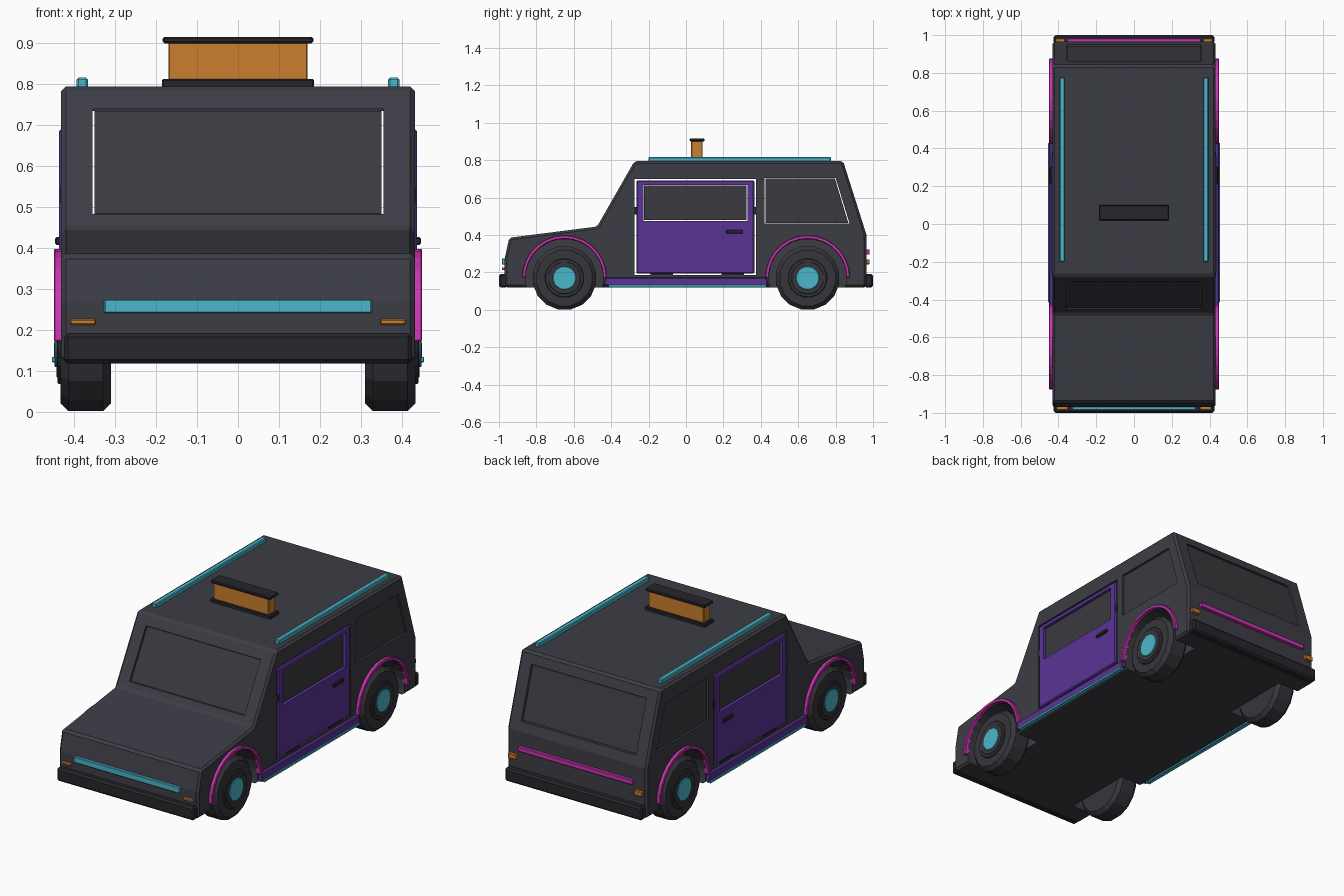
import bpy, bmesh
from math import sin, cos, pi

cube = bpy.data.objects.get("Cube")
if cube:
    bpy.data.objects.remove(cube, do_unlink=True)


def material(name, r, g, b):
    m = bpy.data.materials.new(name)
    m.use_nodes = True
    m.diffuse_color = (r, g, b, 1)
    m.node_tree.nodes["Principled BSDF"].inputs["Base Color"].default_value = (r, g, b, 1)
    return m


PAINT = material("charcoal paint", .046, .046, .06)
GLASS = material("dark glass", .042, .042, .05)
RUBBER = material("rubber", .036, .036, .044)
TRIM = material("black trim", .02, .02, .025)
PURPLE = material("purple paint", .1, .034, .3)
CYAN = material("cyan", .07, .47, .6)
PINK = material("pink", .6, .035, .44)
ORANGE = material("orange", .6, .21, .027)


def prism(name, points, x0, x1, mat, bevel=0, mirror=False):
    """Side profile of (y, z) points, extruded from x0 to x1."""
    bm = bmesh.new()
    face = bm.faces.new([bm.verts.new((x0, y, z)) for y, z in points])
    new = bmesh.ops.extrude_face_region(bm, geom=[face])["geom"]
    bmesh.ops.translate(bm, vec=(x1 - x0, 0, 0),
                        verts=[v for v in new if isinstance(v, bmesh.types.BMVert)])
    bmesh.ops.recalc_face_normals(bm, faces=bm.faces)
    mesh = bpy.data.meshes.new(name)
    bm.to_mesh(mesh)
    bm.free()
    mesh.materials.append(mat)
    ob = bpy.data.objects.new(name, mesh)
    bpy.context.collection.objects.link(ob)
    if bevel:
        mod = ob.modifiers.new("bevel", "BEVEL")
        mod.width = bevel
        mod.segments = 1
    if mirror:
        add_mirror(ob)
    return ob


def add_mirror(ob):
    ob.modifiers.new("mirror", "MIRROR").use_mirror_merge = False


def rect(y0, y1, z0, z1):
    return [(y0, z0), (y1, z0), (y1, z1), (y0, z1)]


def box(name, x, y, z, mat, bevel=.003, mirror=False):
    return prism(name, rect(*y, *z), *x, mat, bevel, mirror)


def arc(cy, cz, r, a0, a1, n):
    return [(cy + r * cos(a0 + (a1 - a0) * i / n), cz + r * sin(a0 + (a1 - a0) * i / n))
            for i in range(n + 1)]


def disc(cy, r, n):
    return arc(cy, .17, r, pi / n, 2 * pi + pi / n, n)[:-1]


def cut(ob, cutters):
    for c in cutters:
        c.hide_render = True
        mod = ob.modifiers.new("cut", "BOOLEAN")
        mod.operation = "DIFFERENCE"
        mod.solver = "EXACT"
        mod.object = c
    bpy.context.view_layer.update()
    bpy.context.view_layer.objects.active = ob
    for mod in list(ob.modifiers):
        bpy.ops.object.modifier_apply(modifier=mod.name)
    for c in cutters:
        bpy.data.objects.remove(c, do_unlink=True)


def slanted(p, q, z0, z1, d0, d1):
    """Slice of the slope p-q between two heights, offset in y from d0 to d1."""
    def at(z):
        return p[0] + (q[0] - p[0]) * (z - p[1]) / (q[1] - p[1])
    return [(at(z0) + d0, z0), (at(z0) + d1, z0), (at(z1) + d1, z1), (at(z1) + d0, z1)]


# Body shell with cabin, wheel wells and openings
COWL, BROW, TAIL, WAIST = (-.475, .445), (-.275, .795), (.84, .795), (.965, .4)
body = prism("body", [(-.97, .12), (-.97, .27), (-.945, .385), COWL, BROW, TAIL, WAIST,
                      (.965, .12)], -.432, .432, PAINT, .012)
side_window = [(.42, .46), (.875, .46), (.8, .705), (.42, .705)]
cutters = [
    prism("cabin_cutter", [(-.37, .17), (.41, .17), (.41, .43), (.9, .43), (.81, .74),
                           (-.26, .74), (-.42, .45), (-.37, .43)], -.395, .395, PAINT),
    prism("door_cutter", rect(-.275, .375, .185, .7), -1, 1, PAINT),
    prism("side_window_cutter", side_window, -1, 1, PAINT),
    prism("windshield_cutter", slanted(COWL, BROW, .483, .74, -.08, .08), -.355, .355, PAINT),
    prism("rear_window_cutter", slanted(WAIST, TAIL, .45, .735, -.08, .08), -.355, .355, PAINT),
]
for wy in (-.65, .65):
    cutters.append(prism("well_cutter", disc(wy, .208, 24), .29, .6, PAINT, mirror=True))
cut(body, cutters)

# Glass panels
prism("windshield", slanted(COWL, BROW, .484, .735, .008, .03), -.351, .351, GLASS)
prism("rear_window", slanted(WAIST, TAIL, .454, .73, -.03, -.008), -.351, .351, GLASS)
prism("side_window", [(.424, .464), (.868, .464), (.796, .701), (.424, .701)],
      .405, .424, GLASS, mirror=True)

# Doors with windows, handles and hinge tabs
door = box("door", (.4, .437), (-.265, .365), (.193, .692), PURPLE, .006)
cut(door, [box("pane_cutter", (.3, .5), (-.228, .328), (.475, .668), PAINT, 0)])
add_mirror(door)
box("door_window", (.405, .424), (-.224, .324), (.479, .664), GLASS, 0, True)
box("door_handle", (.43, .447), (.215, .303), (.407, .427), TRIM, .004, True)
for y in (-.27, .37):
    box("door_tab", (.405, .434), (y - .008, y + .008), (.51, .55), TRIM, 0, True)
for y in (-.13, .25):
    box("door_latch", (.405, .43), (y - .06, y + .06), (.183, .196), TRIM, 0, True)

# Sills with light strips
prism("sill", [(-.44, .13), (.44, .13), (.43, .172), (-.43, .172)],
      .4, .45, PURPLE, .004, True)
box("sill_light", (.43, .455), (-.415, .43), (.12, .134), CYAN, .002, True)

# Wheels and arch trims
for place, wy in (("front", -.65), ("rear", .65)):
    prism(place + "_tyre", disc(wy, .172, 16), .31, .434, RUBBER, .02, True)
    prism(place + "_rim", disc(wy, .105, 16), .4, .441, RUBBER, .004, True)
    prism(place + "_rim_ring", disc(wy, .088, 16), .4, .444, RUBBER, .002, True)
    prism(place + "_hub", disc(wy, .062, 24), .4, .448, CYAN, .002, True)
    prism(place + "_arch", arc(wy, .172, .226, 0, pi, 14) + arc(wy, .172, .208, pi, 0, 14),
          .42, .45, PINK, .003, True)

# Bumpers
box("front_bumper", (-.425, .425), (-1, -.955), (.118, .192), TRIM, .01)
box("rear_bumper", (-.425, .425), (.955, 1), (.118, .192), TRIM, .01)

# Lights
box("front_light_bar", (-.327, .327), (-.985, -.955), (.241, .274), CYAN)
box("rear_light_bar", (-.355, .355), (.955, .982), (.295, .322), PINK)
box("front_indicator", (.348, .41), (-.985, -.955), (.212, .226), ORANGE, .003, True)
box("rear_indicator", (.365, .415), (.955, .982), (.243, .27), ORANGE, .003, True)

# Roof rails and sign
box("roof_rail", (.367, .394), (-.2, .775), (.785, .816), CYAN, .004, True)
box("sign_base", (-.186, .186), (.018, .1), (.79, .813), TRIM, .004)
box("sign_panel", (-.17, .17), (.028, .088), (.808, .905), ORANGE)
box("sign_cap", (-.184, .184), (.02, .098), (.9, .916), TRIM, .004)
